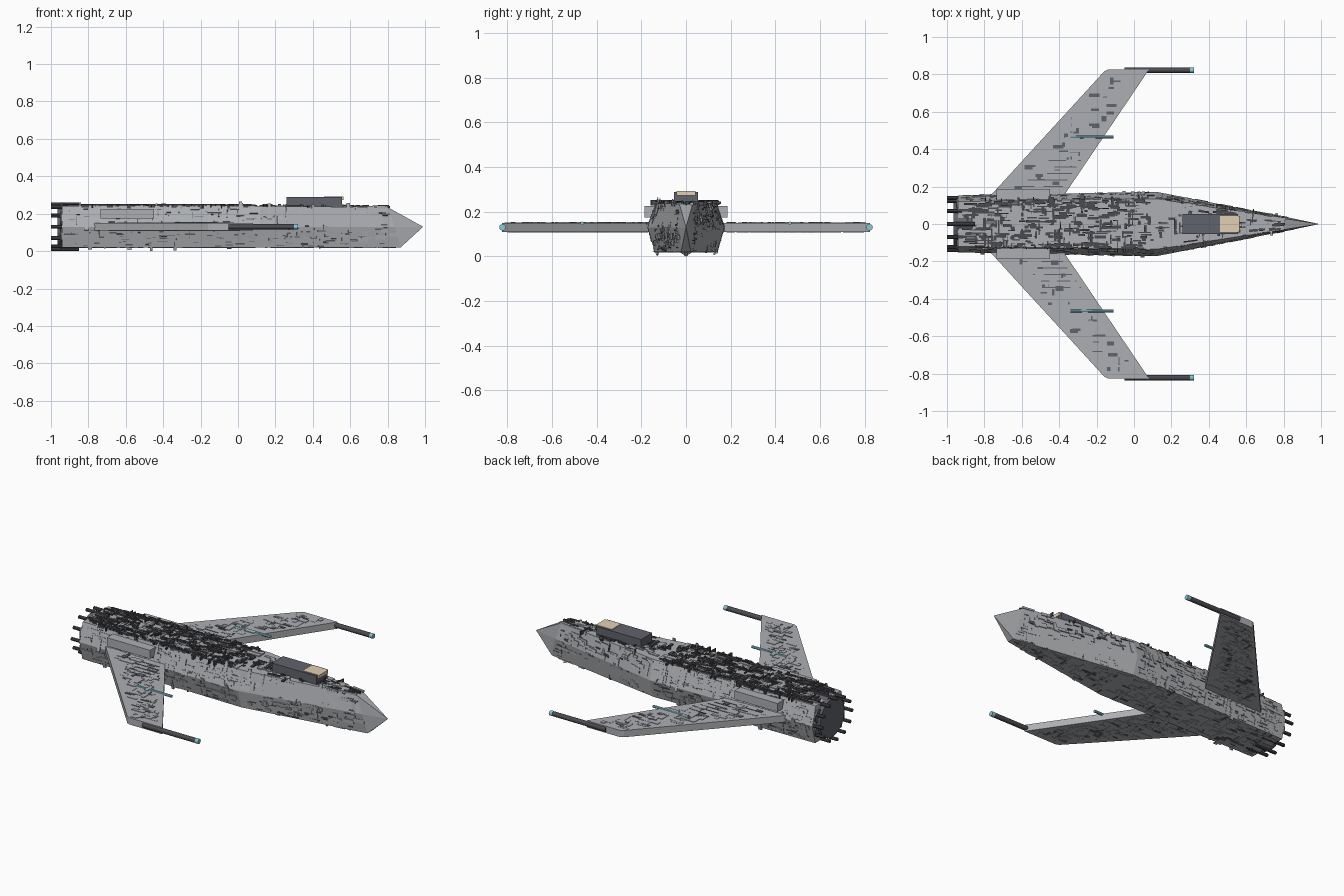
import bpy, bmesh, random
from math import radians, cos, sin, pi
from mathutils import Vector, Matrix

if "Cube" in bpy.data.objects:
    bpy.data.objects.remove(bpy.data.objects["Cube"])

random.seed(7)

def material(name, rgb):
    m = bpy.data.materials.new(name)
    m.diffuse_color = (*rgb, 1)
    m.use_nodes = True
    m.node_tree.nodes["Principled BSDF"].inputs["Base Color"].default_value = m.diffuse_color
    return m

HULL = material("hull_grey", (0.42, 0.43, 0.45))
DARK = material("dark_grey", (0.07, 0.07, 0.08))
MID = material("slate_grey", (0.12, 0.125, 0.15))
CREAM = material("cream", (0.75, 0.64, 0.45))
CYAN = material("pale_blue", (0.25, 0.58, 0.7))

def finish(name, bm, mat):
    bmesh.ops.recalc_face_normals(bm, faces=bm.faces)
    me = bpy.data.meshes.new(name)
    bm.to_mesh(me)
    bm.free()
    me.materials.append(mat)
    ob = bpy.data.objects.new(name, me)
    bpy.context.collection.objects.link(ob)
    return ob

def add_box(bm, lo, hi):
    lo, hi = Vector(lo), Vector(hi)
    m = Matrix.Translation((lo + hi) / 2) @ Matrix.Diagonal((*(hi - lo), 1))
    bmesh.ops.create_cube(bm, size=1, matrix=m)

def box(name, lo, hi, mat):
    bm = bmesh.new()
    add_box(bm, lo, hi)
    return finish(name, bm, mat)

def add_rod(bm, x0, x1, y, z, r, sides=12):
    m = Matrix.Translation(((x0 + x1) / 2, y, z)) @ Matrix.Rotation(pi / 2, 4, 'Y')
    bmesh.ops.create_cone(bm, cap_ends=True, segments=sides, radius1=r, radius2=r,
                          depth=x1 - x0, matrix=m)

def rods(name, items, mat, sides=12):
    bm = bmesh.new()
    for it in items:
        add_rod(bm, *it, sides=sides)
    return finish(name, bm, mat)

def scatter(bm, quad, count, length, width, height):
    """Random plates on a quad; corners 0-1 run lengthways, 3-2 opposite."""
    a, b, c, d = [Vector(p) for p in quad]
    for _ in range(count):
        s, t = random.uniform(0.03, 0.97), random.uniform(0.05, 0.95)
        p = a.lerp(b, s).lerp(d.lerp(c, s), t)
        u = (b - a).lerp(c - d, t).normalized()
        n = u.cross(d.lerp(c, s) - a.lerp(b, s)).normalized()
        v = n.cross(u)
        rot = Matrix((u, v, n)).transposed().to_4x4()
        size = [random.uniform(*r) for r in (length, width, height)]
        if random.random() < 0.25:
            size[0], size[1] = size[1], size[0]
        bmesh.ops.create_cube(bm, size=1, matrix=Matrix.Translation(p) @ rot @
                              Matrix.Diagonal((size[0], size[1], 2 * size[2], 1)))

# Hull: hexagonal stations (top, middle, bottom given as x, half width, z)
STATIONS = [
    ((-0.94, 0.12, 0.24), (-0.94, 0.152, 0.13), (-0.94, 0.125, 0.02)),
    ((0.12, 0.135, 0.24), (0.12, 0.172, 0.13), (0.12, 0.14, 0.02)),
    ((0.80, 0.030, 0.235), (0.84, 0.032, 0.13), (0.87, 0.022, 0.02))]
bm = bmesh.new()
rings = []
for top, mid, low in STATIONS:
    pts = [(x, y, z) for x, y, z in (top, mid, low)]
    pts += [(x, -y, z) for x, y, z in (low, mid, top)]
    rings.append([bm.verts.new(p) for p in pts])
for r0, r1 in zip(rings, rings[1:]):
    for i in range(6):
        bm.faces.new((r0[i], r0[(i + 1) % 6], r1[(i + 1) % 6], r1[i]))
bm.faces.new(rings[0])
tip = bm.verts.new((0.99, 0, 0.13))
for i in range(6):
    bm.faces.new((rings[-1][i], rings[-1][(i + 1) % 6], tip))
finish("hull", bm, HULL)

# Hull surface plating and deck machinery
def mir(p):
    return (p[0], -p[1], p[2])

deck = bmesh.new()
plates = bmesh.new()
dark_plates = bmesh.new()
for k, n in ((0, 1.0), (1, 0.45)):
    (t0, m0, l0), (t1, m1, l1) = STATIONS[k], STATIONS[k + 1]
    top = (mir(t0), mir(t1), t1, t0)
    scatter(deck, top, int(330 * n * n), (0.01, 0.08), (0.004, 0.016), (0.003, 0.013))
    scatter(plates, top, int(150 * n), (0.02, 0.09), (0.01, 0.03), (0.002, 0.007))
    low = (l0, l1, mir(l1), mir(l0))
    scatter(plates, low, int(130 * n), (0.02, 0.09), (0.01, 0.03), (0.001, 0.003))
    scatter(dark_plates, low, int(50 * n), (0.02, 0.06), (0.004, 0.015), (0.001, 0.003))
    for q in ((t0, t1, m1, m0), (m0, m1, l1, l0)):
        for quad in ((q[3], q[2], q[1], q[0]), tuple(mir(p) for p in q)):
            scatter(plates, quad, int(60 * n), (0.02, 0.08), (0.008, 0.025), (0.001, 0.004))
            scatter(dark_plates, quad, int(60 * n), (0.008, 0.05), (0.002, 0.008),
                    (0.001, 0.004))
# raised machinery strip along the deck edges
for s in (1, -1):
    edge = ((-0.9, s * 0.11 - 0.012, 0.24), (0.1, s * 0.125 - 0.012, 0.24),
            (0.1, s * 0.125 + 0.012, 0.24), (-0.9, s * 0.11 + 0.012, 0.24))
    scatter(deck, edge, 70, (0.01, 0.06), (0.004, 0.012), (0.004, 0.013))
finish("deck_machinery", deck, DARK)

# Forward-swept wings with panels
for side, s in (("left", 1), ("right", -1)):
    outline = [(-0.815, 0.10), (-0.16, 0.815), (-0.14, 0.825), (0.08, 0.825), (-0.41, 0.10)]
    bm = bmesh.new()
    lo = [bm.verts.new((x, s * y, 0.11)) for x, y in outline]
    hi = [bm.verts.new((x, s * y, 0.15)) for x, y in outline]
    bm.faces.new(lo)
    bm.faces.new(hi)
    for i in range(5):
        j = (i + 1) % 5
        bm.faces.new((lo[i], lo[j], hi[j], hi[i]))
    finish(side + "_wing", bm, HULL)
    rows = 14
    for i in range(rows):
        y0, y1 = (0.18 + 0.62 * (i + e) / rows for e in (0.1, 0.9))
        ym = (y0 + y1) / 2
        back = -0.815 + (ym - 0.1) * 0.916 + 0.05
        front = -0.41 + (ym - 0.1) * 0.676 - 0.05
        a, b = (back, s * y0), (front, s * y0)
        c, d = (front, s * y1), (back, s * y1)
        up = (a, b, c, d) if s > 0 else (d, c, b, a)
        above = [(*p, 0.15) for p in up]
        below = [(*p, 0.11) for p in reversed(up)]
        scatter(plates, above, 4, (0.02, 0.08), (0.012, 0.04), (0.001, 0.004))
        scatter(dark_plates, above, 2, (0.02, 0.06), (0.004, 0.03), (0.001, 0.004))
        below = below[2:] + below[:2]
        scatter(plates, below, 9, (0.02, 0.08), (0.012, 0.03), (0.001, 0.003))
        scatter(dark_plates, below, 3, (0.02, 0.06), (0.004, 0.02), (0.001, 0.003))
    # long panel seams near the wing root
    for k in range(5):
        y = s * (0.2 + 0.035 * k)
        add_box(dark_plates, (-0.60 + 0.03 * k, y - 0.003, 0.148),
                (-0.38 + 0.024 * k, y + 0.003, 0.152))
    # side pod above the wing root
    y0, y1 = sorted((s * 0.11, s * 0.187))
    box(side + "_side_pod", (-0.735, y0, 0.175), (-0.45, y1, 0.225), HULL)
    # wing cannon with emitter, and a slim mid-wing gun
    rods(side + "_tip_cannon", [(-0.05, 0.30, s * 0.822, 0.13, 0.014)], DARK)
    rods(side + "_cannon_emitter", [(0.30, 0.32, s * 0.822, 0.13, 0.0145)], CYAN)
    rods(side + "_wing_gun", [(-0.34, -0.11, s * 0.465, 0.148, 0.008)], CYAN, 8)
finish("hull_plates", plates, HULL)
finish("dark_hull_plates", dark_plates, MID)

# Bridge
box("bridge", (0.26, -0.053, 0.23), (0.555, 0.053, 0.289), MID)
box("bridge_window", (0.46, -0.042, 0.272), (0.565, 0.042, 0.292), CREAM)

# Engines: main disc, ring of nozzle housings, thin exhaust rods
rods("main_engine", [(-0.965, -0.86, 0, 0.13, 0.115)], MID, 24)
angles = [radians(30 + 60 * i) for i in range(6)]
rods("engine_housings", [(-0.95, -0.86, 0.115 * cos(a), 0.13 + 0.085 * sin(a), 0.038)
                         for a in angles], MID, 16)
rods("exhaust_rods", [(-1.0, -0.85, 0.14 * cos(a), 0.13 + 0.12 * sin(a), 0.01)
                      for a in [radians(30 * i) for i in range(12)]], DARK, 8)
